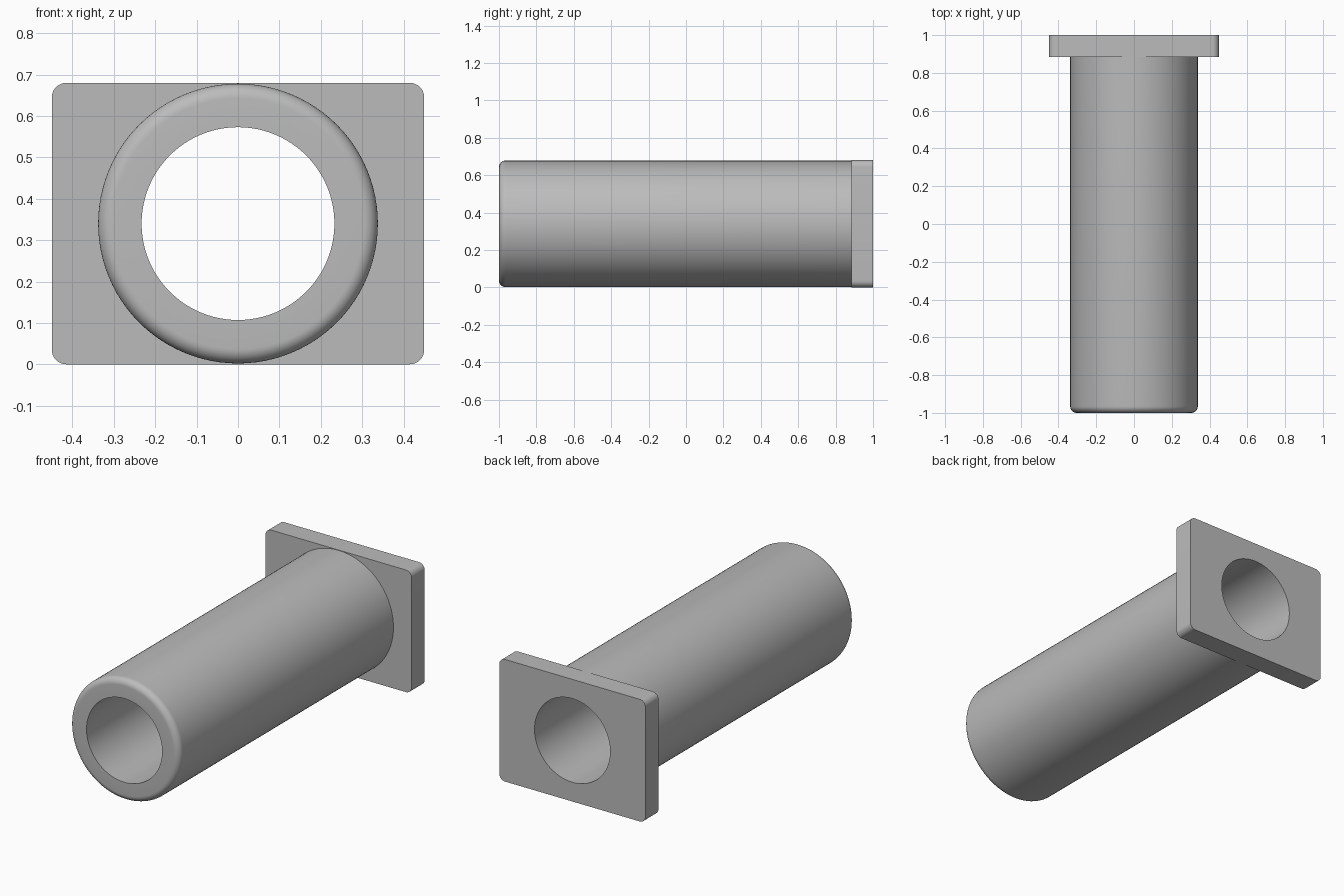
import bpy
import bmesh
from math import cos, sin, pi, radians
from mathutils import Vector

cube = bpy.data.objects.get("Cube")
if cube:
    bpy.data.objects.remove(cube, do_unlink=True)

SEGMENTS = 96
OUTER, BORE = 0.338, 0.233
AXIS_Z = 0.34
FRONT, FLANGE_FRONT, BACK = -1.0, 0.885, 1.0
HALF_WIDTH, HALF_HEIGHT, CORNER = 0.45, 0.34, 0.035

grey = bpy.data.materials.new("plain_grey")
grey.use_nodes = True
colour = (0.5, 0.5, 0.5, 1)
grey.diffuse_color = colour
grey.node_tree.nodes["Principled BSDF"].inputs["Base Color"].default_value = colour


def finish(name, bm):
    bmesh.ops.recalc_face_normals(bm, faces=bm.faces)
    mesh = bpy.data.meshes.new(name)
    bm.to_mesh(mesh)
    bm.free()
    mesh.materials.append(grey)
    obj = bpy.data.objects.new(name, mesh)
    bpy.context.collection.objects.link(obj)
    bpy.ops.object.select_all(action='DESELECT')
    obj.select_set(True)
    bpy.context.view_layer.objects.active = obj
    bpy.ops.object.shade_smooth_by_angle(angle=radians(30))


def arc(cx, cz, radius, start, end, steps):
    angles = [start + (end - start) * i / steps for i in range(steps + 1)]
    return [(cx + radius * cos(a), cz + radius * sin(a)) for a in angles]


def closed_loop(bm, points, y):
    verts = [bm.verts.new((x, y, z)) for x, z in points]
    return [bm.edges.new((v, verts[i - 1])) for i, v in enumerate(verts)]


# Sleeve: bore, front ring, rounded rim and outer wall, spun about the axis
profile = [(BORE, FLANGE_FRONT), (BORE, FRONT)]
profile += arc(OUTER - CORNER, FRONT + CORNER, CORNER, -pi / 2, 0, 8)
profile.append((OUTER, FLANGE_FRONT))
bm = bmesh.new()
verts = [bm.verts.new((r, y, AXIS_Z)) for r, y in profile]
edges = [bm.edges.new(pair) for pair in zip(verts, verts[1:])]
bmesh.ops.spin(bm, geom=verts + edges, cent=(0, 0, AXIS_Z), axis=(0, 1, 0),
               angle=2 * pi, steps=SEGMENTS, use_merge=True)
bmesh.ops.remove_doubles(bm, verts=bm.verts, dist=0.0001)
finish("sleeve", bm)

# Flange: rounded rectangle with the bore cut through it
outline = []
for i, (sx, sz) in enumerate([(1, 1), (-1, 1), (-1, -1), (1, -1)]):
    outline += arc(sx * (HALF_WIDTH - CORNER), AXIS_Z + sz * (HALF_HEIGHT - CORNER),
                   CORNER, i * pi / 2, (i + 1) * pi / 2, 8)
bm = bmesh.new()
edges = closed_loop(bm, outline, FLANGE_FRONT)
edges += closed_loop(bm, arc(0, AXIS_Z, BORE, 0, 2 * pi, SEGMENTS)[:-1], FLANGE_FRONT)
bmesh.ops.triangle_fill(bm, use_beauty=True, edges=edges, normal=Vector((0, -1, 0)))
front_faces = bm.faces[:]
extruded = bmesh.ops.extrude_face_region(bm, geom=front_faces, use_keep_orig=True)
moved = [g for g in extruded["geom"] if isinstance(g, bmesh.types.BMVert)]
bmesh.ops.translate(bm, verts=moved, vec=(0, BACK - FLANGE_FRONT, 0))
finish("flange", bm)
